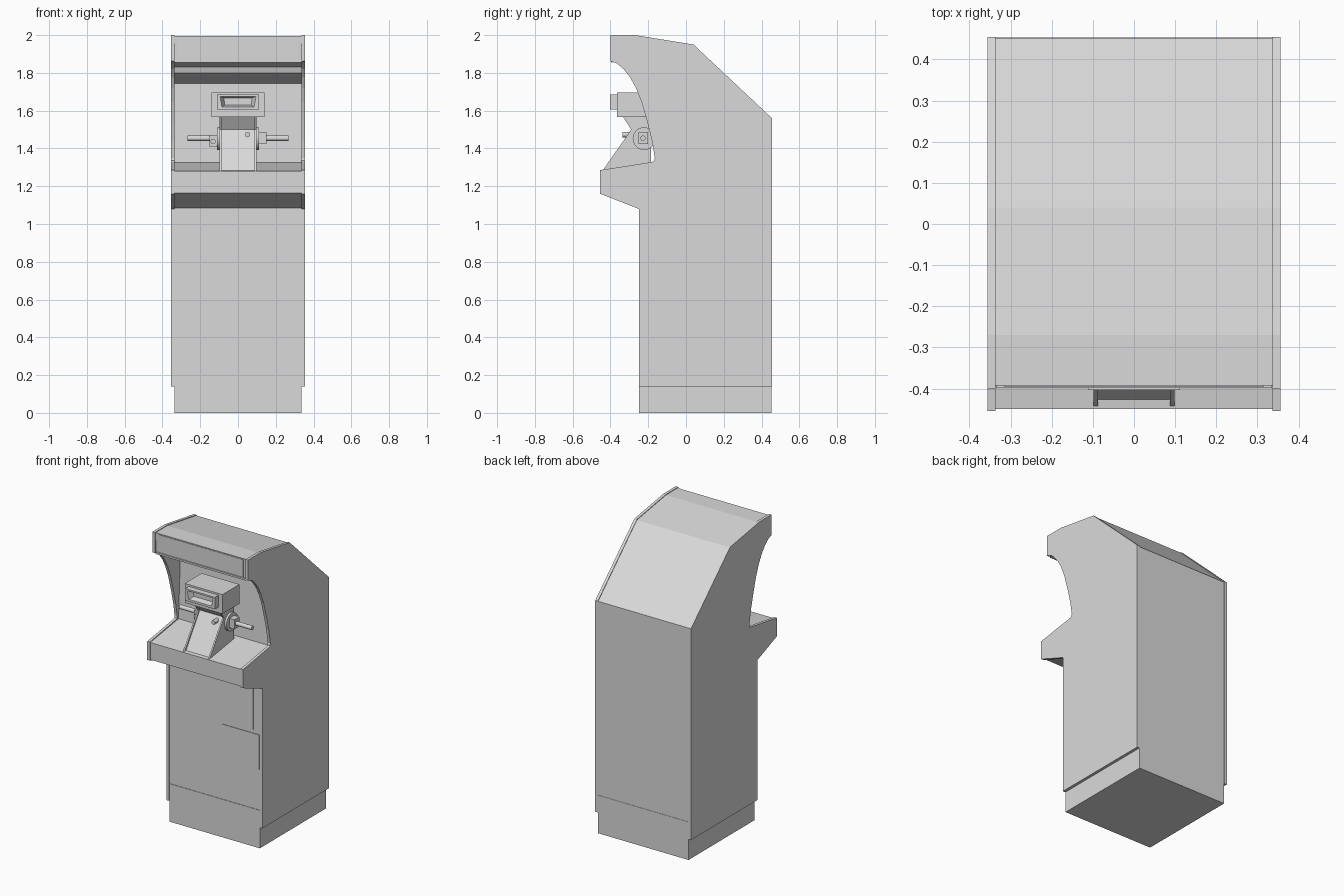
import bpy, bmesh, math
from mathutils import Matrix, Vector

if "Cube" in bpy.data.objects:
    bpy.data.objects.remove(bpy.data.objects["Cube"])

grey = bpy.data.materials.new("plain grey")
grey.diffuse_color = (0.7, 0.7, 0.7, 1)
grey.use_nodes = True
grey.node_tree.nodes["Principled BSDF"].inputs["Base Color"].default_value = grey.diffuse_color


def finish(bm, name):
    bmesh.ops.recalc_face_normals(bm, faces=bm.faces)
    me = bpy.data.meshes.new(name)
    bm.to_mesh(me)
    bm.free()
    me.materials.append(grey)
    ob = bpy.data.objects.new(name, me)
    bpy.context.collection.objects.link(ob)
    return ob


def prism(name, pts, x0, x1):
    """Extrude a (y, z) profile along x."""
    bm = bmesh.new()
    f = bm.faces.new([bm.verts.new((x0, y, z)) for y, z in pts])
    r = bmesh.ops.extrude_face_region(bm, geom=[f])
    vs = [v for v in r["geom"] if isinstance(v, bmesh.types.BMVert)]
    bmesh.ops.translate(bm, verts=vs, vec=(x1 - x0, 0, 0))
    return finish(bm, name)


def box(name, x0, x1, y0, y1, z0, z1):
    return prism(name, [(y0, z0), (y1, z0), (y1, z1), (y0, z1)], x0, x1)


def rod(name, x0, x1, y, z, r, n=20, axis="X"):
    """Cylinder along x, or along y when axis is Y (x0, x1 are then y limits, y is x)."""
    bm = bmesh.new()
    bmesh.ops.create_cone(bm, cap_ends=True, segments=n, radius1=r, radius2=r, depth=x1 - x0)
    mid = (x0 + x1) / 2
    if axis == "X":
        m = Matrix.Translation((mid, y, z)) @ Matrix.Rotation(math.pi / 2, 4, "Y")
    else:
        m = Matrix.Translation((y, mid, z)) @ Matrix.Rotation(math.pi / 2, 4, "X")
    bm.transform(m)
    ob = finish(bm, name)
    bpy.context.view_layer.objects.active = ob
    ob.select_set(True)
    bpy.ops.object.shade_smooth_by_angle()
    ob.select_set(False)
    return ob


# Side panels
side = [(-0.40, 2.0), (-0.27, 2.0), (0.04, 1.95), (0.455, 1.56), (0.455, 0.14),
        (-0.25, 0.14), (-0.25, 1.08), (-0.455, 1.16), (-0.455, 1.285),
        (-0.18, 1.328), (-0.168, 1.335), (-0.165, 1.35), (-0.18, 1.44),
        (-0.205, 1.54), (-0.235, 1.645), (-0.265, 1.72), (-0.295, 1.775),
        (-0.33, 1.82), (-0.365, 1.85), (-0.40, 1.862)]
for s, n in ((-1, "left"), (1, "right")):
    prism(n + "_side_panel", side, s * 0.337, s * 0.356)

# Cabinet body between the panels
body = [(-0.245, 0.25), (-0.245, 1.085), (-0.45, 1.165), (-0.45, 1.28),
        (-0.15, 1.325), (-0.13, 1.745), (-0.27, 1.80), (-0.28, 1.83),
        (-0.39, 1.865), (-0.393, 1.996), (-0.27, 1.996), (0.04, 1.946),
        (0.451, 1.557), (0.451, 0.25)]
prism("cabinet_body", body, -0.337, 0.337)
box("base_plinth", -0.336, 0.336, -0.248, 0.453, 0, 0.255)

# Marquee plate with retaining strips
box("marquee_plate", -0.315, 0.315, -0.396, -0.392, 1.872, 1.99)
box("marquee_bottom_strip", -0.335, 0.335, -0.398, -0.388, 1.856, 1.868)

# Coin doors
box("coin_door", 0.068, 0.285, -0.249, -0.244, 0.785, 1.07)
box("cash_door", 0.055, 0.332, -0.249, -0.244, 0.53, 0.76)

# Scope pedestal with raised cheek plates
ped = [(-0.43, 1.278), (-0.28, 1.50), (-0.325, 1.57), (-0.19, 1.57), (-0.19, 1.31)]
cheek = [(-0.445, 1.278), (-0.29, 1.50), (-0.335, 1.57), (-0.185, 1.57), (-0.185, 1.31)]
prism("scope_pedestal", ped, -0.09, 0.09)
for s, n in ((-1, "left"), (1, "right")):
    prism(n + "_pedestal_cheek", cheek, s * 0.088, s * 0.098)

# Scope housing and hollow eyepiece
box("scope_housing", -0.14, 0.14, -0.365, -0.185, 1.567, 1.697)


def eyepiece():
    bm = bmesh.new()
    outer = [(-0.11, 1.605), (0.11, 1.605), (0.11, 1.685), (-0.11, 1.685)]
    inner = [(-0.085, 1.62), (0.085, 1.62), (0.095, 1.675), (-0.095, 1.675)]
    deep = [(-0.07, 1.63), (0.07, 1.63), (0.075, 1.668), (-0.075, 1.668)]
    rings = [[bm.verts.new((x, y, z)) for x, z in p] for p, y in
             ((outer, -0.364), (outer, -0.403), (inner, -0.403), (deep, -0.368))]
    for a, b in zip(rings, rings[1:]):
        for i in range(4):
            j = (i + 1) % 4
            bm.faces.new((a[i], a[j], b[j], b[i]))
    bm.faces.new(rings[-1])
    bm.faces.new(rings[0][::-1])
    finish(bm, "scope_eyepiece")


eyepiece()

# Hand grips with pivots on each side of the pedestal
for s, n in ((-1, "left"), (1, "right")):
    a = sorted((s * 0.096, s * 0.112))
    rod(n + "_grip_pivot", a[0], a[1], -0.222, 1.452, 0.06, 28)
    a = sorted((s * 0.11, s * 0.15))
    zc = 1.455 if s > 0 else 1.44
    box(n + "_grip_block", a[0], a[1], -0.252, -0.20, zc - 0.032, zc + 0.032)
    a = sorted((s * 0.14, s * 0.268))
    rod(n + "_grip_handle", a[0], a[1], -0.228, 1.454, 0.014)

# Small buttons
rod("fire_button", -0.335, -0.29, 0.05, 1.473, 0.014, 16, "Y")
rod("left_block_button", -0.262, -0.25, -0.132, 1.437, 0.014, 16, "Y")
